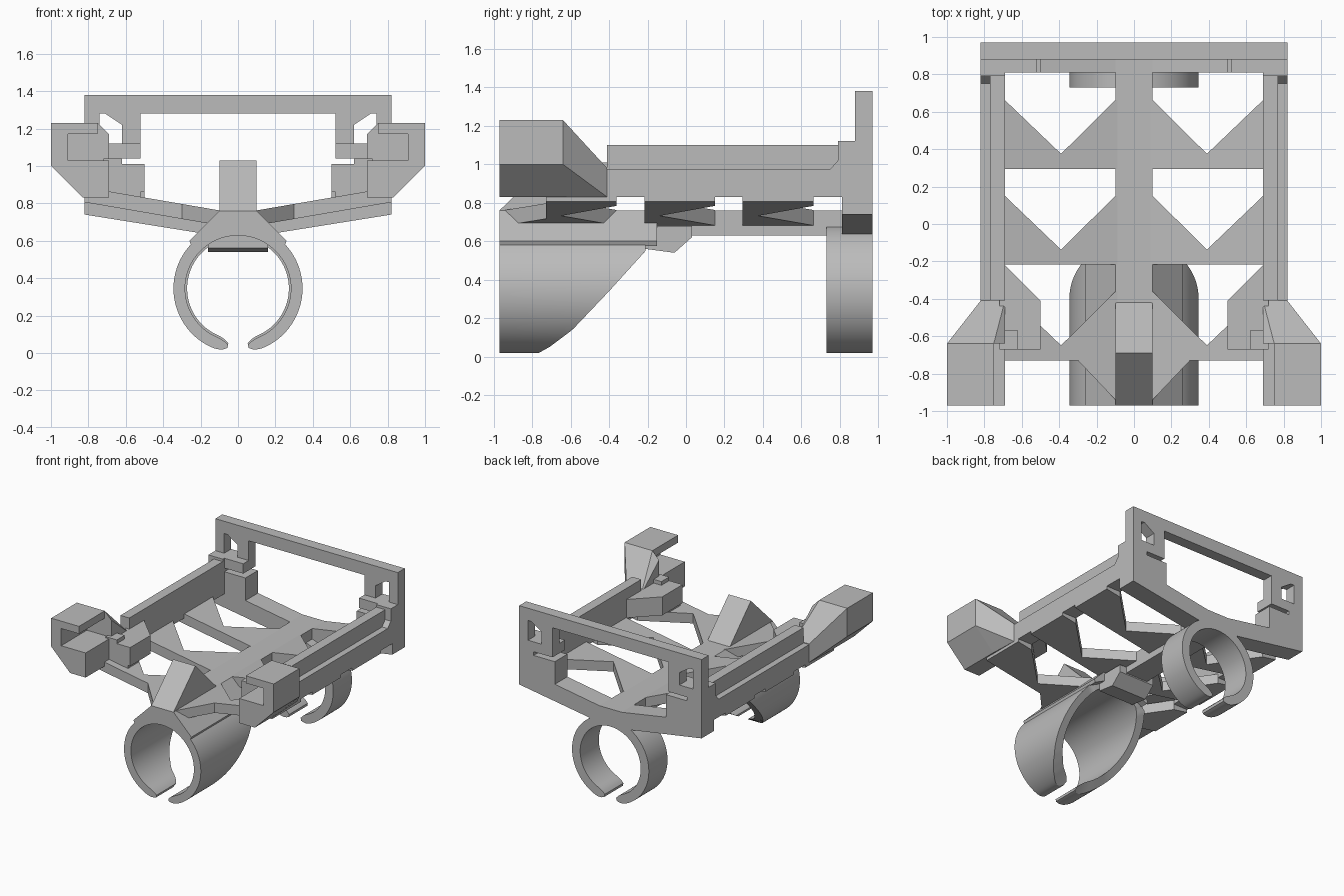
import bpy, bmesh, math

cube = bpy.data.objects.get("Cube")
if cube:
    bpy.data.objects.remove(cube, do_unlink=True)

grey = bpy.data.materials.new("plain_grey")
grey.use_nodes = True
colour = (0.5, 0.5, 0.5, 1)
grey.diffuse_color = colour
grey.node_tree.nodes["Principled BSDF"].inputs["Base Color"].default_value = colour


def finish(name, bm, mirror=False):
    bmesh.ops.recalc_face_normals(bm, faces=bm.faces)
    mesh = bpy.data.meshes.new(name)
    bm.to_mesh(mesh)
    bm.free()
    mesh.materials.append(grey)
    obj = bpy.data.objects.new(name, mesh)
    bpy.context.collection.objects.link(obj)
    if mirror:
        mod = obj.modifiers.new("both_sides", "MIRROR")
        mod.use_axis[0] = True
    return obj


def prism(name, pts, axis, lo, hi, mirror=False, slope=0):
    """Extrude a 2D outline along an axis; slope lifts z with x."""
    place = {"x": lambda a, b, t: (t, a, b),
             "y": lambda a, b, t: (a, t, b),
             "z": lambda a, b, t: (a, b, t + slope * a)}[axis]
    bm = bmesh.new()
    ends = [[bm.verts.new(place(a, b, t)) for a, b in pts] for t in (lo, hi)]
    for end in ends:
        bm.faces.new(end)
    n = len(pts)
    for i in range(n):
        j = (i + 1) % n
        bm.faces.new((ends[0][i], ends[0][j], ends[1][j], ends[1][i]))
    return finish(name, bm, mirror)


def box(name, x, y, z, mirror=True):
    pts = [(x[0], y[0]), (x[1], y[0]), (x[1], y[1]), (x[0], y[1])]
    return prism(name, pts, "z", z[0], z[1], mirror)


def both(pts):
    """Complete a right-hand outline with its reflection."""
    return pts + [(-a, b) for a, b in reversed(pts)]


def clip_ring(name, r_in, r_out, y0, y_end):
    """Open ring with rounded tips; y_end gives the rear edge at a height."""
    bm = bmesh.new()
    rows, steps, gap, tip = [], 96, math.radians(10), 4
    for i in range(steps + 1):
        a = gap + (2 * math.pi - 2 * gap) * i / steps
        edge = min(i, steps - i)
        k = math.sqrt(1 - (1 - edge / tip) ** 2) if edge < tip else 1
        k = max(k, 0.3)
        mid, half = (r_in + r_out) / 2, (r_out - r_in) / 2 * k
        row = []
        for r in (mid - half, mid + half):
            x, z = r * math.sin(a), 0.345 - r * math.cos(a)
            row += [bm.verts.new((x, y0, z)), bm.verts.new((x, y_end(z), z))]
        rows.append((row[0], row[1], row[3], row[2]))
    for p, q in zip(rows, rows[1:]):
        for i in range(4):
            j = (i + 1) % 4
            bm.faces.new((p[i], p[j], q[j], q[i]))
    bm.faces.new(rows[0])
    bm.faces.new(rows[-1])
    obj = finish(name, bm)
    bpy.ops.object.select_all(action="DESELECT")
    obj.select_set(True)
    bpy.context.view_layer.objects.active = obj
    bpy.ops.object.shade_smooth_by_angle(angle=math.radians(30))


def swept_edge(z):
    curve = [(0, -0.8), (0.05, -0.71), (0.14, -0.59), (0.34, -0.4), (0.55, -0.21)]
    for (z0, y0), (z1, y1) in zip(curve, curve[1:]):
        if z <= z1:
            return y0 + (y1 - y0) * (max(z, 0) - z0) / (z1 - z0)
    return -0.21


# Clip rings under the frame
clip_ring("front_clip_ring", 0.283, 0.345, -0.97, swept_edge)
clip_ring("rear_clip_ring", 0.272, 0.345, 0.73, lambda z: 0.97)

# Central spine, neck, keel and the wedge post at the front
box("spine", (-0.1, 0.1), (-0.97, 0.9), (0.63, 0.76), False)
prism("neck", both([(0.12, 0.64), (0.25, 0.575), (0.26, 0.6), (0.1, 0.76)]),
      "y", -0.97, -0.15)
prism("keel", [(-0.21, 0.56), (-0.06, 0.54), (0.03, 0.62), (0.03, 0.68), (-0.21, 0.68)],
      "x", -0.16, 0.16)
prism("wedge_post", [(-0.97, 0.76), (-0.69, 1.03), (-0.42, 0.76)], "x", -0.1, 0.1)

# Sloping cross members with triangular gussets
for i, label in enumerate(("rear", "middle", "front")):
    b = 0.295 - 0.512 * i
    tip, shoulder = b + 0.08, b + 0.367
    outline = [(0.05, b), (0.05, shoulder), (0.1, shoulder), (0.39, tip),
               (0.69, shoulder), (0.82, shoulder), (0.82, b)]
    if label == "front":
        outline += [(0.3, b), (0.1, -0.94), (0.05, -0.94)]
        outline = outline[1:]
    prism(label + "_cross_member", outline, "z", 0.665, 0.745, True, 0.172)

# Side rails
box("lower_rail", (0.69, 0.82), (-0.42, 0.9), (0.83, 0.975))
box("upper_rail", (0.69, 0.77), (-0.41, 0.82), (0.97, 1.1))
prism("rail_corner", [(0.75, 0.83), (0.75, 0.975), (0.79, 1.02), (0.79, 1.12),
                      (0.9, 1.12), (0.9, 0.83)], "x", 0.69, 0.82, True)

# Rear upright frame
prism("rear_beam", both([(0.12, 0.628), (0.82, 0.74), (0.82, 0.88), (0.1, 0.76)]),
      "y", 0.81, 0.97)
box("rear_top_bar", (-0.82, 0.82), (0.88, 0.97), (1.28, 1.38), False)
prism("rear_column", [(0.69, 0.8), (0.82, 0.8), (0.82, 1.3), (0.74, 1.3),
                      (0.74, 1.12), (0.69, 1.12)], "y", 0.88, 0.97, True)
prism("rear_strut", [(0.52, 1.3), (0.74, 1.3), (0.62, 1.22), (0.62, 1.04), (0.52, 1.04)],
      "y", 0.88, 0.97, True)
box("rear_hook", (0.52, 0.7), (0.81, 0.97), (1.04, 1.12))
box("rear_sill", (0.5, 0.7), (0.81, 0.97), (0.8, 1.01))

# Front corner brackets with an inward-facing pocket
prism("corner_bracket", [(0.75, 1.23), (1, 1.23), (1, 1), (0.83, 0.83), (0.69, 0.83),
                         (0.69, 1.03), (0.91, 1.03), (0.91, 1.17), (0.75, 1.17)],
      "y", -0.97, -0.64, True)

# Tapered link between bracket and rail
bm = bmesh.new()
for y, section in ((-0.64, [(0.69, 0.83), (0.83, 0.83), (1, 1), (1, 1.23), (0.75, 1.23),
                            (0.69, 1.17)]),
                   (-0.41, [(0.69, 0.83), (0.82, 0.83), (0.82, 0.98), (0.69, 0.98)])):
    for x, z in section:
        bm.verts.new((x, y, z))
bmesh.ops.convex_hull(bm, input=bm.verts)
finish("bracket_taper", bm, True)

# Inner clip blocks beside the brackets
prism("inner_clip_block", [(0.5, -0.67), (0.72, -0.67), (0.72, -0.22), (0.69, -0.22),
                           (0.5, -0.41)], "z", 0.86, 1.01, True)
box("inner_clip_foot", (0.52, 0.7), (-0.67, -0.53), (0.8, 0.87))
box("inner_clip_nub", (0.62, 0.72), (-0.67, -0.57), (1, 1.04))
